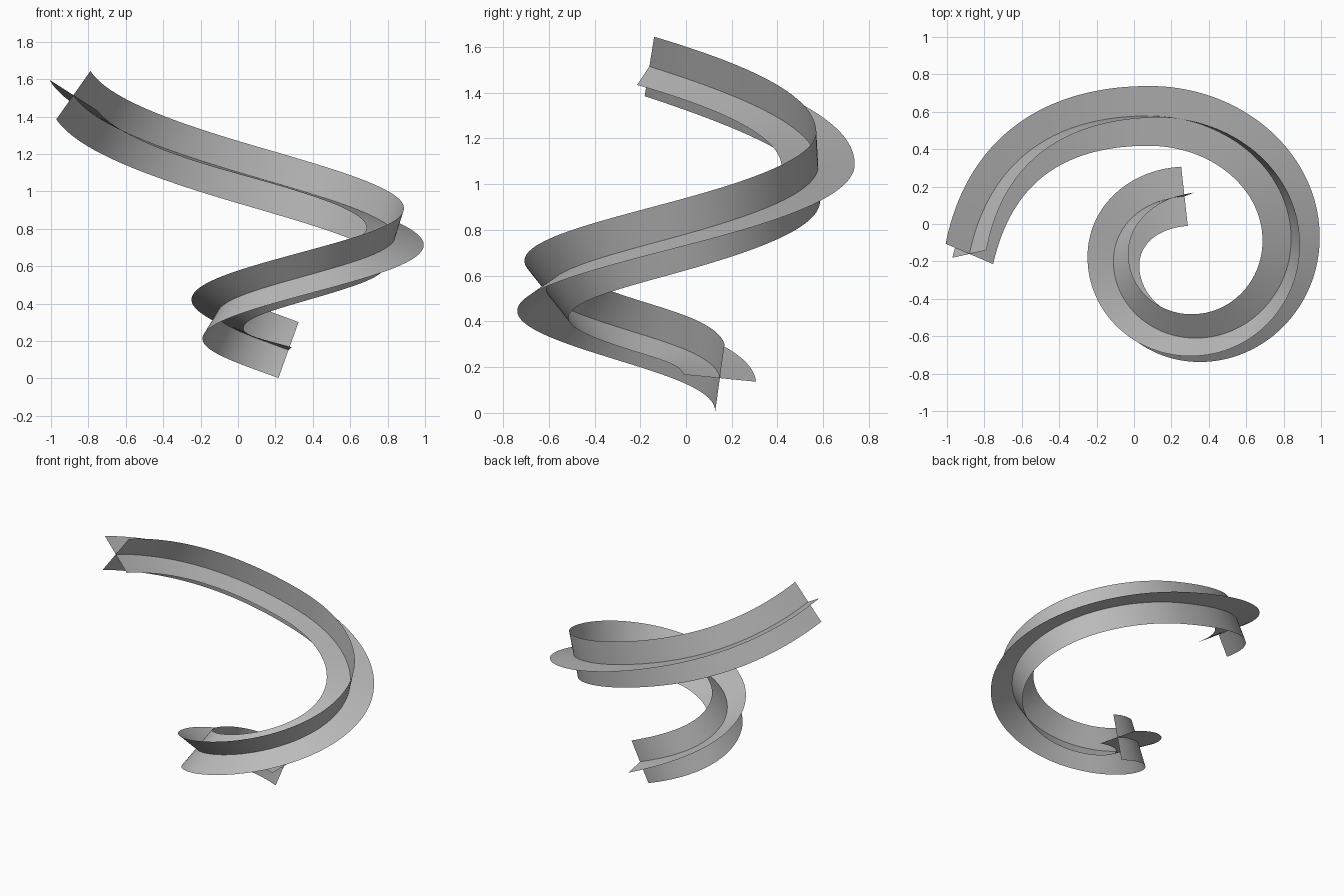
import bpy
import bmesh
from math import sin, cos, radians
from mathutils import Vector
from mathutils.geometry import interpolate_bezier

cube = bpy.data.objects.get("Cube")
if cube:
    bpy.data.objects.remove(cube)

HALF_WIDTH = 0.16
STEPS = 40

# Grey material
grey = bpy.data.materials.new("mid_grey")
grey.use_nodes = True
grey.diffuse_color = (0.5, 0.5, 0.5, 1)
grey.node_tree.nodes["Principled BSDF"].inputs["Base Color"].default_value = (0.5, 0.5, 0.5, 1)

# Widening spiral: position, travel direction, roll in degrees, roll change per segment
knots = [
    ((0.27, 0.148, 0.152), (-1, -0.06, 0.37), 96, -40),
    ((-0.11, -0.20, 0.345), (0, -1, 0.31), 60, -29),
    ((0.33, -0.61, 0.54), (1, 0, 0.28), 37, -21),
    ((0.84, -0.08, 0.76), (0, 1, 0.27), 17, -20),
    ((0.08, 0.578, 1.08), (-1, 0, 0.29), -3, -25),
    ((-0.88, -0.16, 1.515), (-0.2, -0.95, 0.3), -32, -31),
]


def handle(p, direction, other):
    # Handle length of a quarter ellipse along the travel direction
    d = Vector(direction)
    flat = Vector((d.x, d.y, 0)).normalized()
    return d * abs((other - p).dot(flat)) * 0.552


# Sample the centre line and the roll
path, rolls = [], []
for (p, d, r, s), (q, e, u, v) in zip(knots, knots[1:]):
    p, q = Vector(p), Vector(q)
    pts = interpolate_bezier(p, p + handle(p, d, q), q - handle(q, e, p), q, STEPS + 1)
    roll = interpolate_bezier(Vector((r, 0)), Vector((r + s / 3, 0)),
                              Vector((u - v / 3, 0)), Vector((u, 0)), STEPS + 1)
    first = 1 if path else 0
    path += pts[first:]
    rolls += [x[0] for x in roll[first:]]


def ribbon(name, turn):
    # Flat strip centred on the path, turned about it by the roll
    bm = bmesh.new()
    rows = []
    for i, p in enumerate(path):
        t = (path[min(i + 1, len(path) - 1)] - path[max(i - 1, 0)]).normalized()
        out = t.cross(Vector((0, 0, 1))).normalized()
        up = out.cross(t)
        a = radians(rolls[i] + turn)
        side = (up * cos(a) + out * sin(a)) * HALF_WIDTH
        rows.append([bm.verts.new(p + side * k) for k in (-1, 0, 1)])
    for a, b in zip(rows, rows[1:]):
        for k in range(2):
            bm.faces.new((a[k], a[k + 1], b[k + 1], b[k])).smooth = True
    mesh = bpy.data.meshes.new(name)
    bm.to_mesh(mesh)
    bm.free()
    mesh.materials.append(grey)
    obj = bpy.data.objects.new(name, mesh)
    bpy.context.collection.objects.link(obj)


# Two strips crossing at right angles along the spiral
ribbon("upright_ribbon", 0)
ribbon("outward_ribbon", 90)
